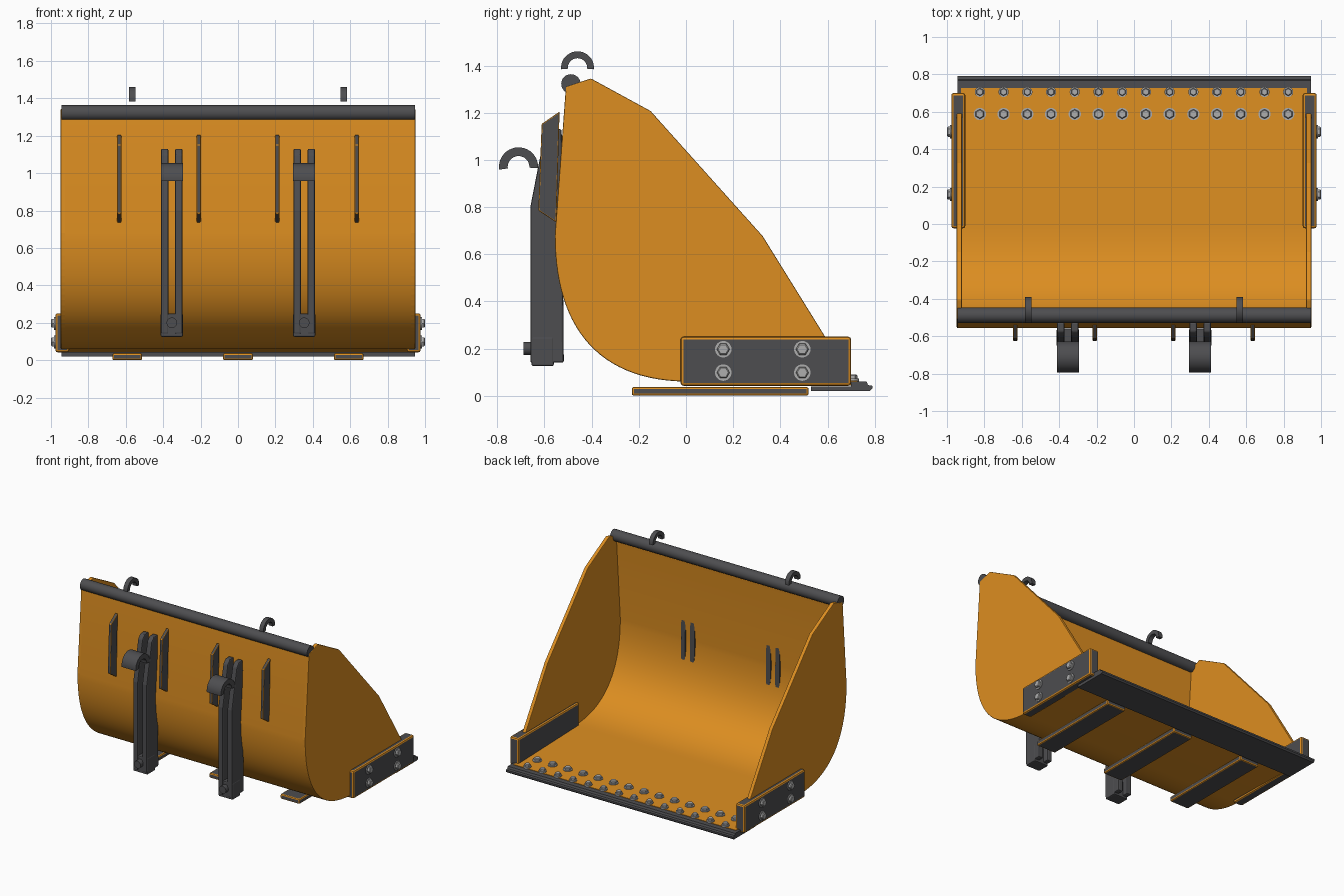
import bpy, bmesh, math
from mathutils import Matrix, Vector
from mathutils.geometry import interpolate_bezier

if "Cube" in bpy.data.objects:
    bpy.data.objects.remove(bpy.data.objects["Cube"])


def material(name, rgb):
    m = bpy.data.materials.new(name)
    m.diffuse_color = (*rgb, 1)
    m.use_nodes = True
    m.node_tree.nodes["Principled BSDF"].inputs["Base Color"].default_value = m.diffuse_color
    return m


ORANGE = material("orange_paint", (0.72, 0.27, 0.015))
DARK = material("dark_steel", (0.075, 0.075, 0.08))
BOLT = material("bolt_steel", (0.42, 0.42, 0.42))


def finish(name, bm, mats, bevel=0.0, smooth=False):
    bmesh.ops.recalc_face_normals(bm, faces=bm.faces)
    me = bpy.data.meshes.new(name)
    bm.to_mesh(me)
    bm.free()
    for m in mats:
        me.materials.append(m)
    ob = bpy.data.objects.new(name, me)
    bpy.context.collection.objects.link(ob)
    if smooth:
        me.shade_smooth()
        me.set_sharp_from_angle(angle=math.radians(35))
    if bevel:
        b = ob.modifiers.new("edge_bevel", 'BEVEL')
        b.width, b.segments = bevel, 2
        b.limit_method = 'ANGLE'
        b.angle_limit = math.radians(25)
        b.material = len(mats) - 1      # second material paints the bevels
    return ob


def extrude(name, profile, x0, x1, mats, bevel=0.0, smooth=False):
    """Extrude a closed (y, z) profile along x."""
    bm = bmesh.new()
    a = [bm.verts.new((x0, y, z)) for y, z in profile]
    b = [bm.verts.new((x1, y, z)) for y, z in profile]
    bm.faces.new(a)
    bm.faces.new(b)
    n = len(a)
    for i in range(n):
        j = (i + 1) % n
        bm.faces.new((a[i], a[j], b[j], b[i]))
    return finish(name, bm, mats, bevel, smooth)


def rect(y0, y1, z0, z1):
    return [(y0, z0), (y1, z0), (y1, z1), (y0, z1)]


def arc(cy, cz, r_out, r_in, a0, a1, n=20):
    angles = [math.radians(a0 + (a1 - a0) * i / n) for i in range(n + 1)]
    ring = lambda r, seq: [(cy + r * math.cos(t), cz + r * math.sin(t)) for t in seq]
    return ring(r_out, angles) + ring(r_in, reversed(angles))


def cylinder(bm, mat, r, z0, z1, segs, r2=None):
    bmesh.ops.create_cone(bm, cap_ends=True, segments=segs, radius1=r,
                          radius2=r if r2 is None else r2, depth=z1 - z0,
                          matrix=mat @ Matrix.Translation((0, 0, (z0 + z1) / 2)))


def bolts(name, places, r):
    """Washer and hex head at each placement matrix, pointing along local z."""
    bm = bmesh.new()
    for m in places:
        cylinder(bm, m, r, -0.01, 0.008, 24)
        cylinder(bm, m, r * 0.78, 0.008, 0.02, 6)
        cylinder(bm, m, r * 0.78, 0.02, 0.025, 6, r * 0.62)
    finish(name, bm, [BOLT])


# Curved back and floor of the bucket
curve = interpolate_bezier(Vector((-0.556, 0.68)), Vector((-0.556, 0.30)),
                           Vector((-0.38, 0.064)), Vector((0, 0.060)), 28)
outer = [Vector((-0.51, 1.30))] + [v.to_2d() for v in curve] + [Vector((0.727, 0.042))]
inner = []
for i, p in enumerate(outer):
    t = (outer[min(i + 1, len(outer) - 1)] - outer[max(i - 1, 0)]).normalized()
    inner.append(p + Vector((-t.y, t.x)) * 0.022)
extrude("bucket_shell", [tuple(p) for p in outer + inner[::-1]], -0.925, 0.925,
        [ORANGE], smooth=True)

# Side plates follow the shell profile and slope down to the lip
side = [tuple(p) for p in outer[:-1]] + [(0.70, 0.045), (0.59, 0.25), (0.325, 0.677),
                                         (-0.15, 1.207), (-0.403, 1.345), (-0.51, 1.31)]
for s, tag in ((-1, "left"), (1, "right")):
    extrude(f"side_plate_{tag}", side, s * 0.92, s * 0.948, [ORANGE], 0.005)
    extrude(f"side_wear_block_{tag}", rect(-0.023, 0.70, 0.042, 0.25),
            s * 0.902, s * 0.977, [DARK, ORANGE], 0.012)
    turn = Matrix.Rotation(s * math.pi / 2, 4, 'Y')
    bolts(f"side_bolts_{tag}", [Matrix.Translation((s * 0.975, y, z)) @ turn
                                for y in (0.158, 0.493) for z in (0.098, 0.197)], 0.035)

# Cutting edge and its two rows of bolts
extrude("cutting_edge", [(0.53, 0.02), (0.78, 0.02), (0.79, 0.03), (0.79, 0.042),
                         (0.772, 0.045), (0.766, 0.06), (0.70, 0.061), (0.70, 0.04),
                         (0.53, 0.04)], -0.945, 0.945, [DARK])
for row, y, r in (("front", 0.706, 0.027), ("rear", 0.588, 0.033)):
    bolts(f"edge_bolts_{row}", [Matrix.Translation((-0.824 + 0.1268 * i, y, 0.065))
                                for i in range(14)], r)

# Skid strips under the floor
for i, x in enumerate((-0.592, 0, 0.592)):
    extrude(f"skid_strip_{i + 1}", rect(-0.23, 0.52, 0.0, 0.037),
            x - 0.08, x + 0.08, [DARK, ORANGE], 0.009)

# Tube along the top edge
bm = bmesh.new()
cylinder(bm, Matrix.Translation((0, -0.488, 1.322)) @ Matrix.Rotation(math.pi / 2, 4, 'Y'),
         0.041, -0.945, 0.945, 32)
finish("top_tube", bm, [DARK], smooth=True)

for s, tag in ((-1, "left"), (1, "right")):
    # Small lifting hooks above the tube
    extrude(f"lifting_hook_{tag}", arc(-0.46, 1.39, 0.07, 0.041, -5, 185),
            s * 0.548, s * 0.582, [DARK], smooth=True)
    # Stiffening ribs on the back
    for part, x in (("inner", 0.21), ("outer", 0.635)):
        extrude(f"rib_{part}_{tag}", [(-0.612, 1.152), (-0.536, 1.205), (-0.55, 0.735),
                                      (-0.626, 0.785)],
                s * (x - 0.011), s * (x + 0.011), [DARK, ORANGE], 0.004)
    # Coupling bracket: two cheeks, hook, foot block and pin
    cheek = [(-0.518, 0.14), (-0.66, 0.14), (-0.66, 0.80), (-0.625, 0.98),
             (-0.60, 1.10), (-0.575, 1.13), (-0.527, 1.13)]
    for part, x in (("inner", 0.316), ("outer", 0.392)):
        extrude(f"bracket_cheek_{part}_{tag}", cheek, s * (x - 0.02), s * (x + 0.02),
                [DARK], 0.008)
    extrude(f"bracket_hook_{tag}", arc(-0.71, 0.97, 0.083, 0.046, -4, 188),
            s * 0.295, s * 0.413, [DARK], smooth=True)
    extrude(f"bracket_foot_{tag}", rect(-0.655, -0.56, 0.125, 0.25),
            s * 0.294, s * 0.414, [DARK], 0.008)
    bm = bmesh.new()
    cylinder(bm, Matrix.Translation((s * 0.354, -0.65, 0.2))
             @ Matrix.Rotation(math.pi / 2, 4, 'X'), 0.028, 0, 0.04, 24)
    finish(f"bracket_pin_{tag}", bm, [DARK], smooth=True)
